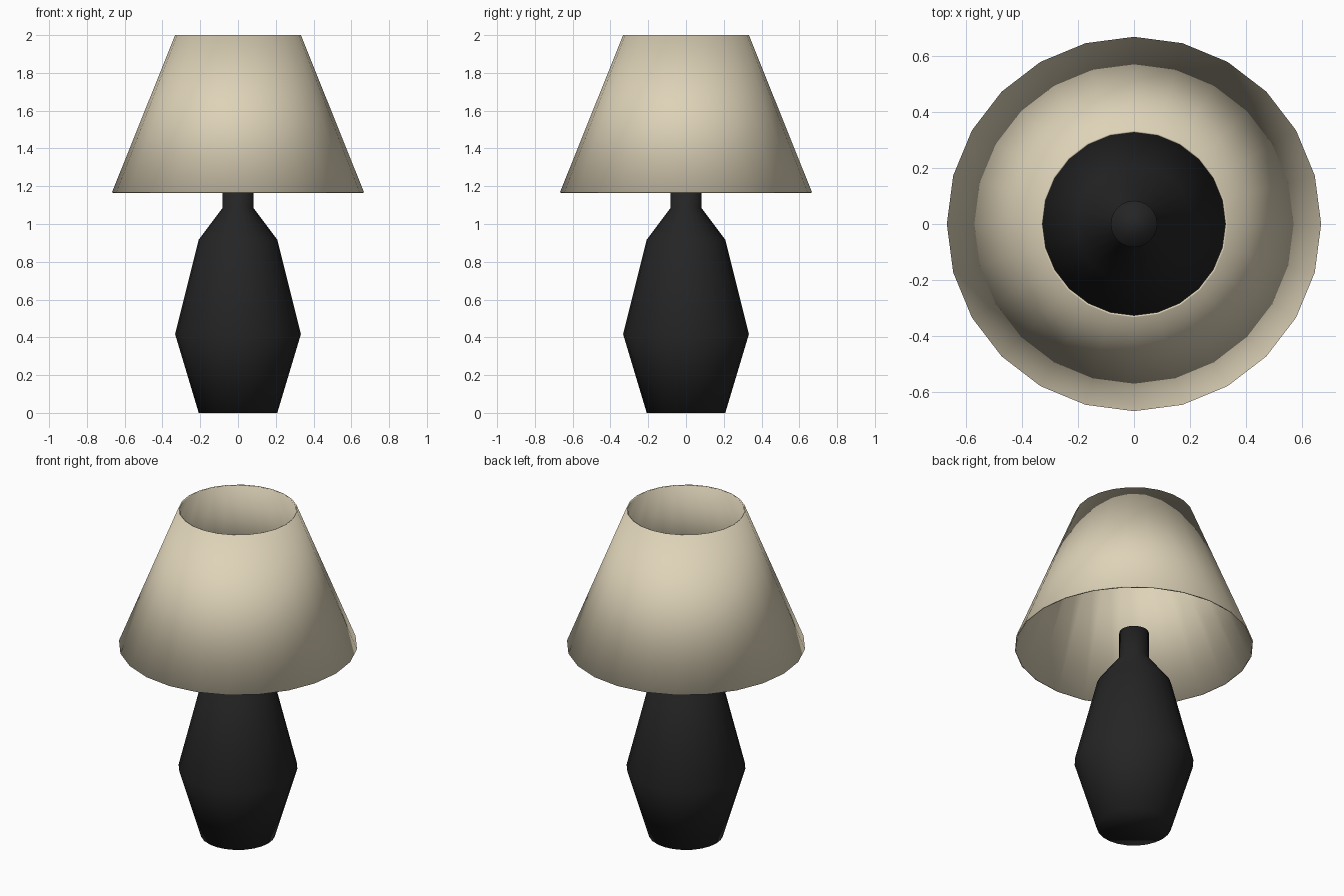
import bpy
import bmesh
from math import cos, sin, tau

SIDES = 24

default = bpy.data.objects.get("Cube")
if default:
    bpy.data.objects.remove(default, do_unlink=True)


def make_material(name, rgb):
    mat = bpy.data.materials.new(name)
    mat.use_nodes = True
    color = (*rgb, 1.0)
    mat.diffuse_color = color
    bsdf = next(n for n in mat.node_tree.nodes if n.type == "BSDF_PRINCIPLED")
    bsdf.inputs["Base Color"].default_value = color
    return mat


def lathe(name, profile, mat, capped):
    """Turn a (radius, height) profile, listed from bottom to top, around z."""
    bm = bmesh.new()
    rings = []
    for r, z in profile:
        angles = [tau * i / SIDES for i in range(SIDES)]
        rings.append([bm.verts.new((r * cos(a), r * sin(a), z)) for a in angles])
    for low, high in zip(rings, rings[1:]):
        for i in range(SIDES):
            j = (i + 1) % SIDES
            bm.faces.new((low[i], low[j], high[j], high[i]))
    if capped:
        bm.faces.new(rings[0][::-1])
        bm.faces.new(rings[-1])
    for face in bm.faces:
        face.smooth = True
    mesh = bpy.data.meshes.new(name)
    bm.to_mesh(mesh)
    bm.free()
    mesh.materials.append(mat)
    obj = bpy.data.objects.new(name, mesh)
    bpy.context.collection.objects.link(obj)
    return obj


charcoal = make_material("charcoal ceramic", (0.018, 0.018, 0.018))
linen = make_material("cream linen", (0.73, 0.65, 0.48))

# Base: faceted vase body with a narrow neck reaching inside the shade
lathe("lamp_base",
      [(0.208, 0), (0.333, 0.417), (0.208, 0.917), (0.083, 1.083), (0.083, 1.25)],
      charcoal, capped=True)

# Shade: open cone with a thin wall, smooth across its rims
shade = lathe("lamp_shade", [(0.667, 1.168), (0.333, 2.0)], linen, capped=False)
wall = shade.modifiers.new("wall", "SOLIDIFY")
wall.thickness = 0.008
wall.offset = -1
